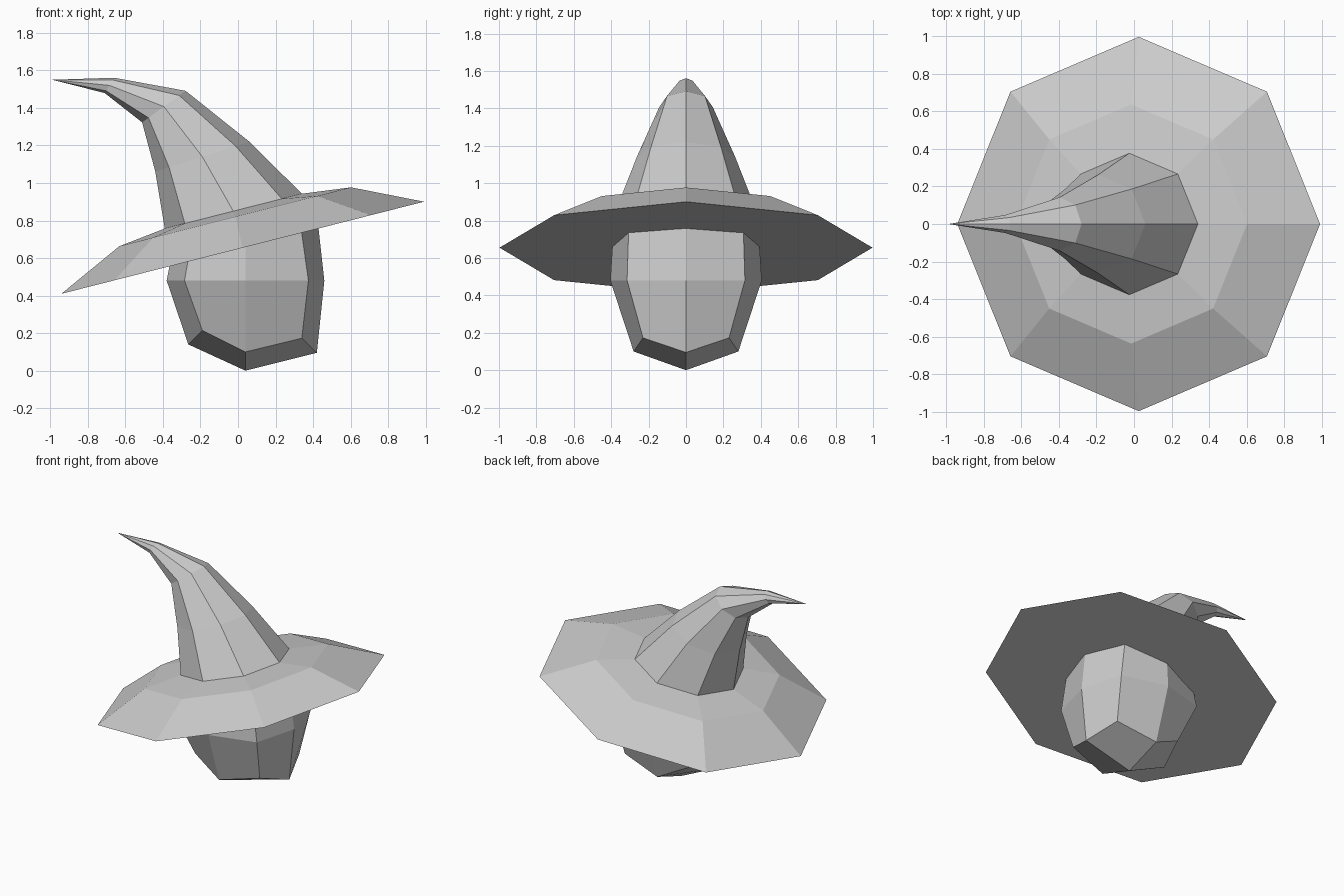
import bpy
import bmesh
from math import sin, cos, pi, radians

cube = bpy.data.objects.get("Cube")
if cube:
    bpy.data.objects.remove(cube, do_unlink=True)

GREY = (0.6, 0.6, 0.6, 1.0)
grey = bpy.data.materials.new("plain grey")
grey.use_nodes = True
grey.diffuse_color = GREY
grey.node_tree.nodes["Principled BSDF"].inputs["Base Color"].default_value = GREY


def finish(bm, name):
    bmesh.ops.recalc_face_normals(bm, faces=bm.faces)
    mesh = bpy.data.meshes.new(name)
    bm.to_mesh(mesh)
    bm.free()
    mesh.materials.append(grey)
    obj = bpy.data.objects.new(name, mesh)
    bpy.context.collection.objects.link(obj)
    return obj


def bridge(bm, low, high):
    n = len(low)
    for i in range(n):
        j = (i + 1) % n
        bm.faces.new((low[i], low[j], high[j], high[i]))


def fan(bm, ring, point):
    for i in range(len(ring)):
        bm.faces.new((ring[i], ring[(i + 1) % len(ring)], point))


# Pointed hat: tilted octagons (x, z, tilt, radius) from brim edge up the bent cone
SIDES = 8
sections = [
    (0.025, 0.655, 14.25, 0.997),
    (-0.015, 0.82, 14.25, 0.637),
    (-0.025, 0.85, 14.25, 0.377),
    (-0.19, 1.14, 17.7, 0.263),
    (-0.395, 1.407, 36, 0.143),
    (-0.685, 1.52, 58, 0.048),
]
bm = bmesh.new()
rings = []
for x, z, tilt, r in sections:
    t = radians(tilt)
    ring = []
    for i in range(SIDES):
        a = 2 * pi * i / SIDES
        ring.append(bm.verts.new((x + r * cos(a) * cos(t), r * sin(a),
                                  z + r * cos(a) * sin(t))))
    rings.append(ring)
for low, high in zip(rings, rings[1:]):
    bridge(bm, low, high)
fan(bm, rings[-1], bm.verts.new((-0.99, 0, 1.55)))
bm.faces.new(rings[0])
finish(bm, "pointed_hat")


# Head: a faceted rounded block, eight points per level
def head_level(bm, right, left, side, corner_right, corner_left):
    """Points are (x, z), side and corners (x, y, z); mirrored across y."""
    half = [corner_right, side, corner_left]
    points = [(right[0], 0, right[1])] + half + [(left[0], 0, left[1])]
    points += [(x, -y, z) for x, y, z in reversed(half)]
    return [bm.verts.new(p) for p in points]


bm = bmesh.new()
chin = head_level(bm, (0.42, 0.095), (-0.265, 0.14), (0.04, 0.28, 0.1),
                  (0.34, 0.23, 0.173), (-0.19, 0.23, 0.215))
cheeks = head_level(bm, (0.46, 0.48), (-0.38, 0.48), (0.04, 0.405, 0.48),
                    (0.375, 0.315, 0.48), (-0.285, 0.315, 0.48))
crown = head_level(bm, (0.42, 0.84), (-0.34, 0.68), (0.04, 0.385, 0.8),
                   (0.33, 0.305, 0.8), (-0.25, 0.3, 0.68))
bridge(bm, chin, cheeks)
bridge(bm, cheeks, crown)


def cap(ring, pole):
    # four quads meeting at the pole
    for i in range(0, 8, 2):
        bm.faces.new((ring[i], ring[i + 1], ring[(i + 2) % 8], pole))


cap(chin, bm.verts.new((0.04, 0, 0)))
cap(crown, bm.verts.new((0.0, 0, 0.88)))
finish(bm, "head")
